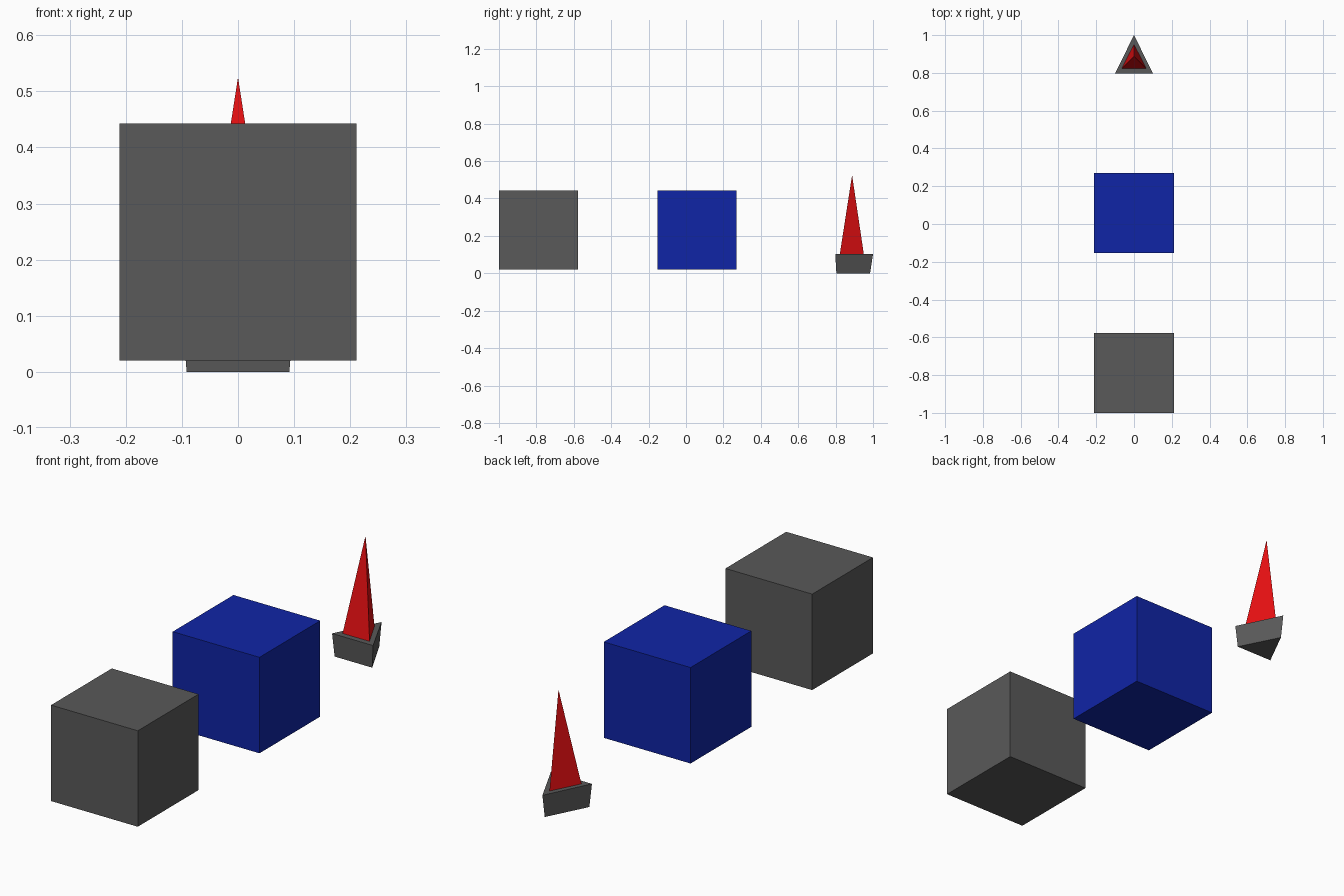
import bpy
import bmesh

if "Cube" in bpy.data.objects:
    bpy.data.objects.remove(bpy.data.objects["Cube"])


def material(name, rgb):
    m = bpy.data.materials.new(name)
    m.diffuse_color = (*rgb, 1.0)
    m.use_nodes = True
    m.node_tree.nodes["Principled BSDF"].inputs["Base Color"].default_value = m.diffuse_color
    return m


GREY = material("dark grey", (0.1, 0.1, 0.1))
BLUE = material("deep blue", (0.005, 0.018, 0.38))
RED = material("bright red", (0.8, 0.005, 0.006))


def finish(name, bm, mat):
    bmesh.ops.recalc_face_normals(bm, faces=bm.faces)
    mesh = bpy.data.meshes.new(name)
    bm.to_mesh(mesh)
    bm.free()
    mesh.materials.append(mat)
    obj = bpy.data.objects.new(name, mesh)
    bpy.context.collection.objects.link(obj)
    return obj


def cube(name, y, mat, size=0.423, z0=0.02):
    bm = bmesh.new()
    bmesh.ops.create_cube(bm, size=size)
    bmesh.ops.translate(bm, verts=bm.verts, vec=(0, y, z0 + size / 2))
    return finish(name, bm, mat)


def triangle(bm, half, front, back, z):
    return [bm.verts.new(p) for p in ((-half, front, z), (half, front, z), (0, back, z))]


# Two equal cubes in a row
cube("grey_cube", -0.7885, GREY)
cube("blue_cube", 0.059, BLUE)

# Triangular base, narrowing slightly toward the ground
bm = bmesh.new()
low = triangle(bm, 0.0915, 0.804, 0.984, 0.0)
top = triangle(bm, 0.1, 0.798, 1.0, 0.102)
bm.faces.new(low)
bm.faces.new(top)
for i in range(3):
    j = (i + 1) % 3
    bm.faces.new((low[i], low[j], top[j], top[i]))
finish("triangular_base", bm, GREY)

# Three-sided spike standing on the base
bm = bmesh.new()
foot = triangle(bm, 0.066, 0.822, 0.951, 0.10)
tip = bm.verts.new((0, 0.888, 0.525))
bm.faces.new(foot)
for i in range(3):
    bm.faces.new((foot[i], foot[(i + 1) % 3], tip))
finish("spike", bm, RED)
